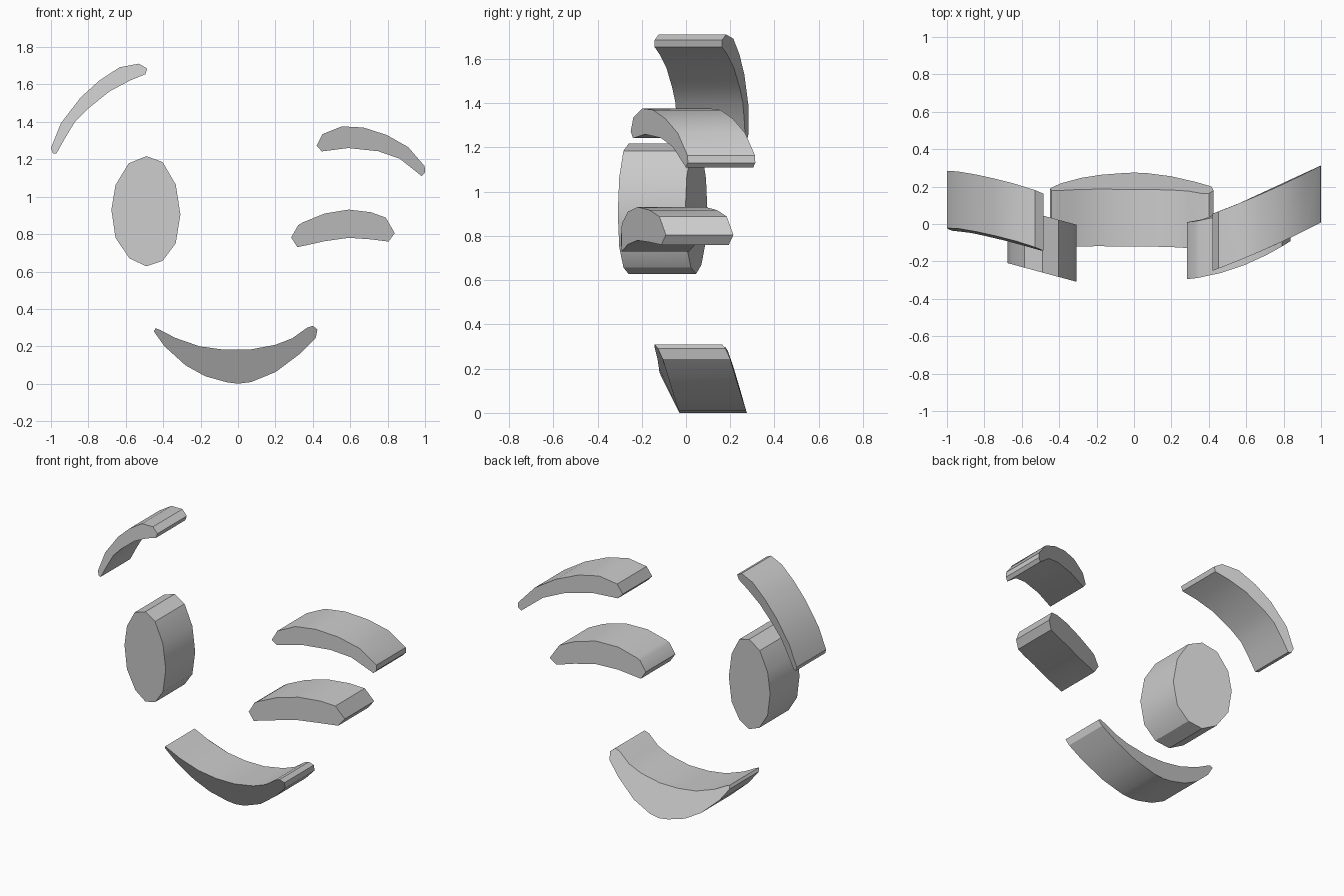
import bpy, bmesh

THICK = 0.305


def slab(name, outline, front):
    """Extrude an (x, z) outline along y; front(x, z) gives the curved front depth."""
    bm = bmesh.new()
    f = [bm.verts.new((x, front(x, z), z)) for x, z in outline]
    b = [bm.verts.new((x, front(x, z) + THICK, z)) for x, z in outline]
    bm.faces.new(f)
    bm.faces.new(b[::-1])
    n = len(outline)
    for i in range(n):
        j = (i + 1) % n
        bm.faces.new((f[i], b[i], b[j], f[j]))
    bmesh.ops.recalc_face_normals(bm, faces=bm.faces)
    me = bpy.data.meshes.new(name)
    bm.to_mesh(me)
    bm.free()
    ob = bpy.data.objects.new(name, me)
    bpy.context.collection.objects.link(ob)
    bpy.ops.object.select_all(action='DESELECT')
    ob.select_set(True)
    bpy.context.view_layer.objects.active = ob
    bpy.ops.object.shade_smooth_by_angle(angle=0.52)
    return ob


# smiling mouth
slab("mouth", [
    (-.45, .28), (-.44, .297), (-.415, .287), (-.335, .245), (-.205, .20),
    (-.075, .182), (.06, .182), (.20, .208), (.29, .243), (.37, .30),
    (.40, .31), (.425, .29), (.415, .243), (.335, .163), (.20, .062),
    (.07, .009), (0, 0), (-.06, .008), (-.175, .04), (-.28, .098), (-.393, .20)],
    lambda x, z: -.03 - .5 * z + .27 * x * x)

# open eye
slab("open_eye", [
    (-.49, 1.217), (-.403, 1.185), (-.333, 1.065), (-.308, .905),
    (-.333, .75), (-.403, .657), (-.49, .628), (-.58, .67),
    (-.655, .78), (-.677, .93), (-.655, 1.062), (-.585, 1.178)],
    lambda x, z: -.258 - .27 * (x + .495))

# winking eye
slab("winking_eye", [
    (.284, .782), (.322, .848), (.345, .862), (.463, .91), (.592, .931),
    (.71, .917), (.79, .888), (.838, .805), (.805, .76), (.71, .772),
    (.592, .78), (.463, .762), (.318, .73)],
    lambda x, z: -.295 + .087 * (x - .28) + .5 * (x - .28) ** 2)

# brow above the open eye
slab("raised_brow", [
    (-1, 1.26), (-.947, 1.393), (-.84, 1.532), (-.74, 1.622), (-.633, 1.692),
    (-.53, 1.711), (-.485, 1.685), (-.495, 1.655), (-.58, 1.62), (-.687, 1.563),
    (-.805, 1.468), (-.87, 1.403), (-.922, 1.318), (-.97, 1.232), (-.99, 1.232)],
    lambda x, z: -.025 - .34 * (x + 1) + .13 * (z - 1.24))

# brow above the winking eye
slab("lowered_brow", [
    (.42, 1.273), (.452, 1.335), (.555, 1.376), (.67, 1.37), (.795, 1.33),
    (.91, 1.265), (.998, 1.163), (1, 1.13), (.982, 1.11), (.865, 1.203),
    (.75, 1.243), (.588, 1.26), (.448, 1.242)],
    lambda x, z: -.25 + .37 * (x - .42) + .13 * (x - .42) ** 2)
